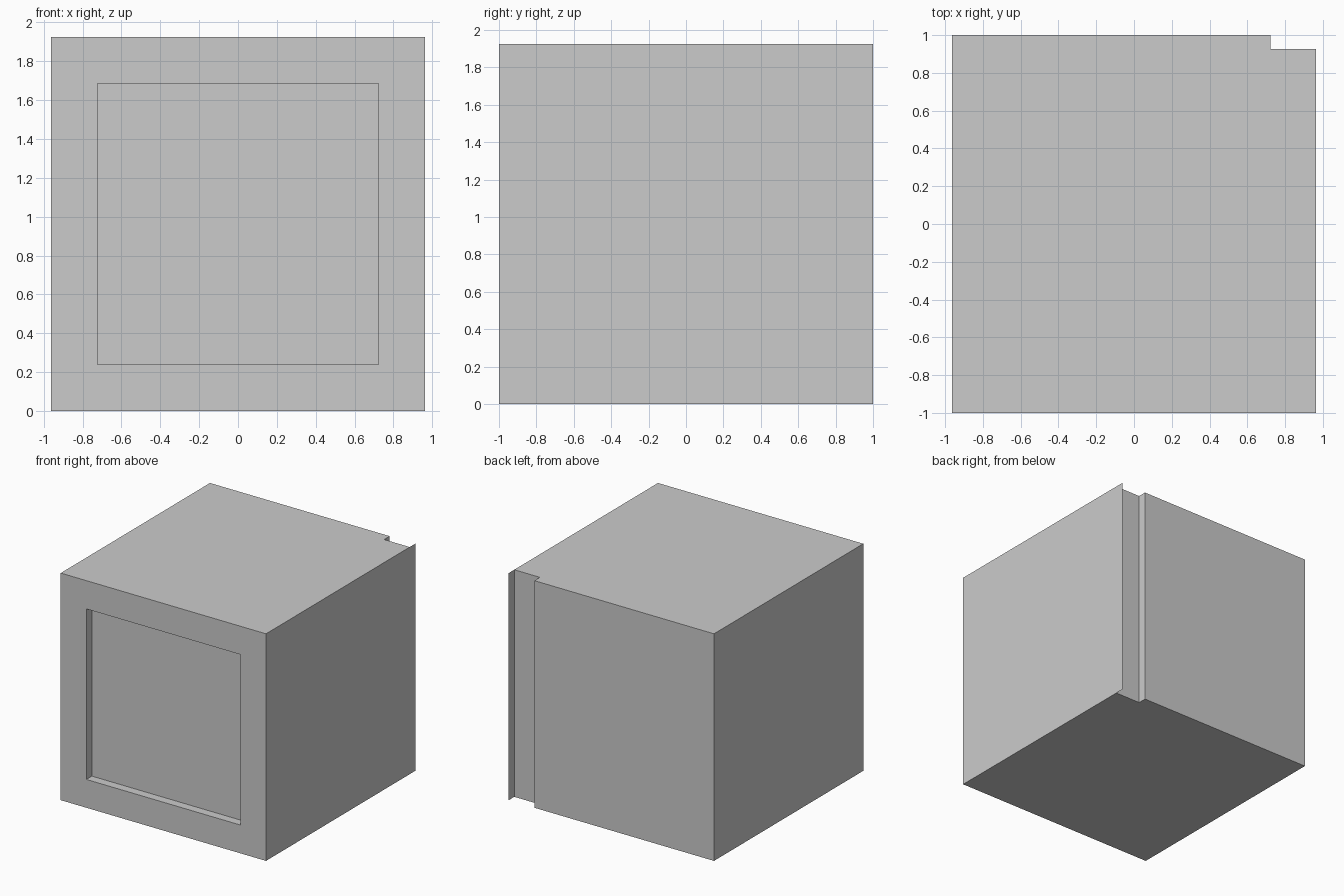
import bpy, bmesh
from mathutils import Vector

if "Cube" in bpy.data.objects:
    bpy.data.objects.remove(bpy.data.objects["Cube"])

W, H = 0.963, 1.926      # half width, height
RIM, DEPTH = 0.24, 0.074  # panel border, recess depth


def finish(bm, name):
    mesh = bpy.data.meshes.new(name)
    bm.to_mesh(mesh)
    bm.free()
    obj = bpy.data.objects.new(name, mesh)
    bpy.context.collection.objects.link(obj)
    return obj


# Crate body: plan outline with the notched back right corner, raised to full height
bm = bmesh.new()
outline = [(-W, -1), (W, -1), (W, 1 - DEPTH), (W - RIM, 1 - DEPTH), (W - RIM, 1), (-W, 1)]
base = bm.faces.new([bm.verts.new((x, y, 0)) for x, y in outline])
top = bmesh.ops.extrude_face_region(bm, geom=[base], use_keep_orig=True)["geom"]
bmesh.ops.translate(bm, vec=(0, 0, H), verts=[g for g in top if isinstance(g, bmesh.types.BMVert)])
bmesh.ops.recalc_face_normals(bm, faces=bm.faces)

# Recessed front panel
front = min(bm.faces, key=lambda f: f.calc_center_median().y)
bmesh.ops.inset_individual(bm, faces=[front], thickness=RIM, use_even_offset=True)
panel = bmesh.ops.extrude_discrete_faces(bm, faces=[front])["faces"][0]
bmesh.ops.translate(bm, vec=(0, DEPTH, 0), verts=panel.verts)
finish(bm, "crate_body")

# Paper-thin side flange that carries the right face past the notch
bm = bmesh.new()
edge = [(1 - DEPTH, 0), (1, 0), (1, H), (1 - DEPTH, H)]
bm.faces.new([bm.verts.new(Vector((W, y, z))) for y, z in edge])
finish(bm, "side_flange")
